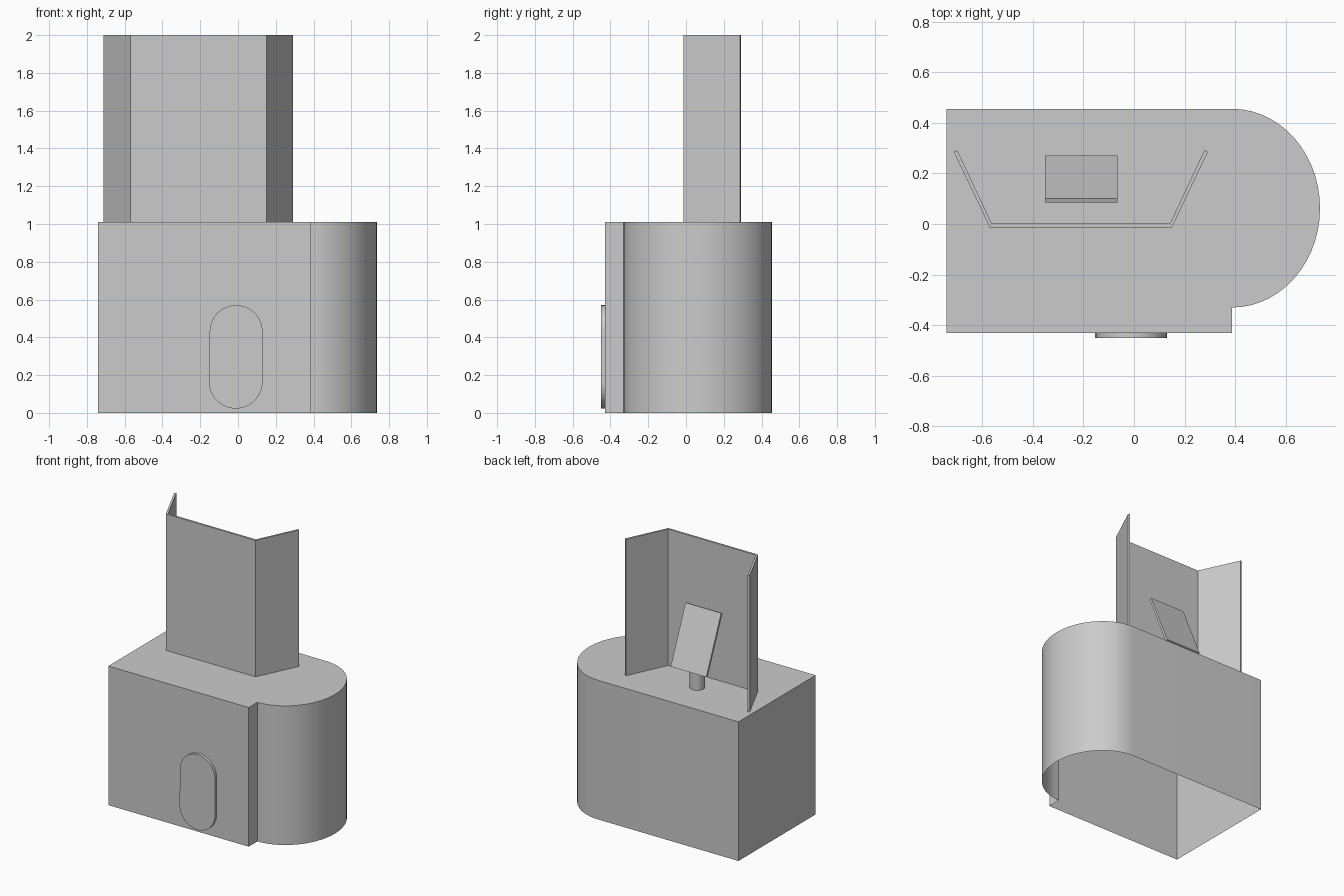
import bpy, bmesh
from math import sin, cos, pi, radians, atan2
from mathutils import Vector

if "Cube" in bpy.data.objects:
    bpy.data.objects.remove(bpy.data.objects["Cube"])


def prism(name, base, offset, open_base=False, smooth=None):
    """Sweep a closed outline along an offset vector, optionally leaving the base open."""
    bm = bmesh.new()
    offset = Vector(offset)
    low = [bm.verts.new(p) for p in base]
    high = [bm.verts.new(Vector(p) + offset) for p in base]
    n = len(low)
    for i in range(n):
        j = (i + 1) % n
        bm.faces.new((low[i], low[j], high[j], high[i]))
    bm.faces.new(high)
    if not open_base:
        bm.faces.new(low[::-1])
    bmesh.ops.recalc_face_normals(bm, faces=bm.faces)
    mesh = bpy.data.meshes.new(name)
    bm.to_mesh(mesh)
    bm.free()
    obj = bpy.data.objects.new(name, mesh)
    bpy.context.collection.objects.link(obj)
    if smooth:
        bpy.ops.object.select_all(action='DESELECT')
        obj.select_set(True)
        bpy.context.view_layer.objects.active = obj
        bpy.ops.object.shade_smooth_by_angle(angle=radians(smooth))
    return obj


def arc(cx, cy, rx, ry, start, end, steps):
    angles = [radians(start + (end - start) * i / steps) for i in range(steps + 1)]
    return [(cx + rx * cos(a), cy + ry * sin(a)) for a in angles]


# Body: open-bottomed box with a rounded right end and a small front step
body = [(-0.74, 0.455), (-0.74, -0.43), (0.387, -0.43)]
body += arc(0.387, 0.0625, 0.348, 0.3925, -90, 90, 28)
prism("body", [(x, y, 0) for x, y in body], (0, 0, 1.01), open_base=True, smooth=30)

# Screen: thin three-panel wall, symmetric about its own centre line
cx = -0.21
half = [(0.36, -0.013), (0.502, 0.285), (0.488, 0.291), (0.352, 0.002)]
right = [(cx + x, y) for x, y in half]
left = [(cx - x, y) for x, y in reversed(half)]
prism("screen", [(x, y, 1.01) for x, y in right + left], (0, 0, 0.99))

# Front hatch: raised rounded panel, lower half very slightly wider
hatch = arc(-0.01, 0.43, 0.14, 0.14, 0, 180, 24)
hatch += [(-0.15, 0.28), (-0.154, 0.265)]
hatch += arc(-0.012, 0.165, 0.142, 0.142, 180, 360, 24)
prism("front_hatch", [(x, -0.43, z) for x, z in hatch], (0, -0.02, 0), smooth=30)

# Tablet: tilted thin plate facing the back
x0, x1 = -0.352, -0.066
bottom, top = (0.27, 1.16), (0.10, 1.56)
plate = [(x0, *bottom), (x1, *bottom), (x1, *top), (x0, *top)]
prism("tablet", plate, (0, -0.015, -0.006))

# Post carrying the tablet
post = arc(-0.209, 0.17, 0.05, 0.05, 0, 345, 23)
prism("tablet_post", [(x, y, 1.01) for x, y in post], (0, 0, 0.245), smooth=30)
